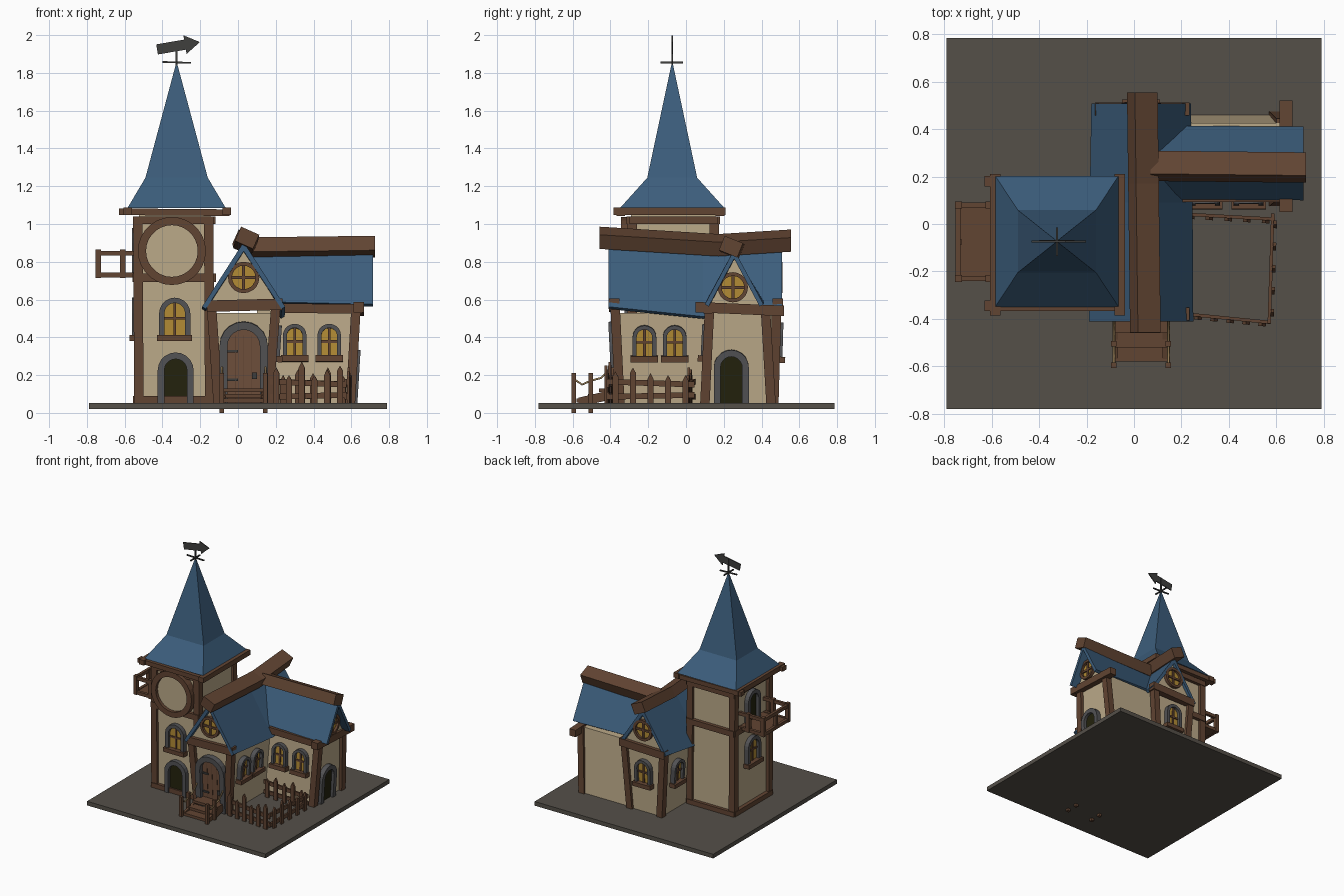
import bpy, bmesh, math
from mathutils import Vector, Matrix

if "Cube" in bpy.data.objects:
    bpy.data.objects.remove(bpy.data.objects["Cube"])

def mat(name, r, g, b):
    m = bpy.data.materials.new(name)
    m.diffuse_color = (r, g, b, 1)
    m.use_nodes = True
    m.node_tree.nodes["Principled BSDF"].inputs["Base Color"].default_value = m.diffuse_color
    return m

PLASTER = mat("plaster", 0.50, 0.40, 0.25)
ROOF = mat("roof_blue", 0.045, 0.11, 0.20)
WOOD = mat("dark_wood", 0.12, 0.058, 0.032)
STONE = mat("grey_stone", 0.085, 0.085, 0.09)
GROUND = mat("base_grey", 0.09, 0.08, 0.066)
GLASS = mat("yellow_glass", 0.45, 0.26, 0.035)
DARK = mat("dark_opening", 0.017, 0.016, 0.004)
DOOR = mat("door_wood", 0.16, 0.08, 0.045)
IRON = mat("iron", 0.05, 0.05, 0.048)
ROPE = mat("rope", 0.30, 0.20, 0.09)

def loft(name, rings, m, closed=False):
    """Skin a list of equal-length point rings; cap the ends unless closed."""
    bm = bmesh.new()
    vs = [[bm.verts.new(p) for p in r] for r in rings]
    n = len(rings[0])
    for k in range(len(vs) if closed else len(vs) - 1):
        a, b = vs[k], vs[(k + 1) % len(vs)]
        for i in range(n):
            bm.faces.new((a[i], a[(i + 1) % n], b[(i + 1) % n], b[i]))
    if not closed:
        bm.faces.new(vs[0])
        bm.faces.new(vs[-1])
    bmesh.ops.recalc_face_normals(bm, faces=bm.faces)
    me = bpy.data.meshes.new(name)
    bm.to_mesh(me)
    bm.free()
    me.materials.append(m)
    o = bpy.data.objects.new(name, me)
    bpy.context.collection.objects.link(o)
    return o

def beam(name, *pts, w=0.05, h=None, m=WOOD, roll=0):
    """Bar through points; its cross-section stays in the plane across the main axis."""
    h = h or w
    pts = [Vector(p) for p in pts]
    d = pts[-1] - pts[0]
    ax = max(range(3), key=lambda i: abs(d[i]))
    a, b = [i for i in range(3) if i != ax]
    rings = []
    for p in pts:
        ring = []
        for s, t in ((-1, -1), (1, -1), (1, 1), (-1, 1)):
            u, v = s * w / 2, t * h / 2
            q = p.copy()
            q[a] += u * math.cos(roll) - v * math.sin(roll)
            q[b] += u * math.sin(roll) + v * math.cos(roll)
            ring.append(q)
        rings.append(ring)
    return loft(name, rings, m)

def rect(x0, x1, y0, y1, z):
    return [(x0, y0, z), (x1, y0, z), (x1, y1, z), (x0, y1, z)]

# Wall-mounted details: local x = along wall, z = up, -y = outward
def frame(pos, deg=0, tilt=0):
    return Matrix.Translation(pos) @ Matrix.Rotation(math.radians(deg), 4, 'Z') @ Matrix.Rotation(tilt, 4, 'X')

def plate(name, pts, d0, d1, M, m):
    return loft(name, [[M @ Vector((u, -d, v)) for u, v in pts] for d in (d0, d1)], m)

def bar(name, u0, u1, v0, v1, d0, d1, M, m):
    return plate(name, [(u0, v0), (u1, v0), (u1, v1), (u0, v1)], d0, d1, M, m)

def band(name, outer, inner, d0, d1, M, m, closed=False):
    rings = [[M @ Vector((p[0], -d, p[1])) for p, d in ((o, d0), (o, d1), (i, d1), (i, d0))]
             for o, i in zip(outer, inner)]
    return loft(name, rings, m, closed)

def arch(w, h, n=10):
    r = w / 2
    return [(-r, 0)] + [(-r * math.cos(math.pi * i / n), h - r + r * math.sin(math.pi * i / n))
                        for i in range(n + 1)] + [(r, 0)]

def circle(r, n=20):
    return [(r * math.cos(2 * math.pi * i / n), r * math.sin(2 * math.pi * i / n)) for i in range(n)]

def arched(name, M, w, h, t, fill, depth=0.035):
    band(name + "_stone_arch", arch(w, h), arch(w - 2 * t, h - t), -0.03, depth, M, STONE)
    plate(name + "_panel", arch(w - 2 * t, h - t), -0.03, 0.012, M, fill)

def window(name, M, w, h):
    t = w * 0.17
    arched(name, M, w, h, t, GLASS)
    bar(name + "_mullion", -0.007, 0.007, 0, h - t, 0, 0.02, M, WOOD)
    bar(name + "_crossbar", -w / 2 + t, w / 2 - t, h * 0.46, h * 0.46 + 0.014, 0, 0.02, M, WOOD)
    bar(name + "_sill", -w / 2 - 0.01, w / 2 + 0.01, -0.015, 0.018, -0.02, 0.05, M, WOOD)

def round_window(name, M, r):
    band(name + "_ring", circle(r), circle(r * 0.75), -0.02, 0.03, M, WOOD, True)
    plate(name + "_glass", circle(r * 0.78), -0.02, 0.012, M, GLASS)
    bar(name + "_mullion", -0.008, 0.008, -r * 0.8, r * 0.8, 0, 0.022, M, WOOD)
    bar(name + "_crossbar", -r * 0.8, r * 0.8, -0.008, 0.008, 0, 0.022, M, WOOD)

# Ground plate
loft("base_plate", [rect(-0.79, 0.79, -0.78, 0.785, z) for z in (0.02, 0.053)], GROUND)

# Tower: walls, posts and beams
loft("tower_walls", [rect(-0.525, -0.145, -0.29, 0.155, z) for z in (0.05, 1.07)], PLASTER)
for x in (-0.525, -0.15):
    for y in (-0.285, 0.15):
        beam("tower_post", (x, y, 0.05), (x - 0.005, y, 1.04), w=0.05)
for z, s in ((0.715, 0.045), (1.02, 0.04), (0.07, 0.04)):
    for y in (-0.295, 0.16):
        beam("tower_band_x", (-0.55, y, z), (-0.13, y, z), w=s)
    for x in (-0.535, -0.14):
        beam("tower_band_y", (x, -0.3, z), (x, 0.17, z), w=s)
for y in (-0.345, 0.18):
    beam("tower_eave_beam_x", (-0.63, y, 1.065), (-0.045, y, 1.06), w=0.045, h=0.035)
for x in (-0.585, -0.06):
    beam("tower_eave_beam_y", (x, -0.385, 1.067), (x, 0.21, 1.067), w=0.045, h=0.04)

# Tower spire and weather vane
cx, cy = -0.325, -0.073
loft("tower_spire", [rect(cx - a, cx + a, cy - b, cy + b, z) for a, b, z in
     ((0.26, 0.276, 1.085), (0.165, 0.132, 1.245), (0.004, 0.004, 1.845))], ROOF)
beam("vane_pole", (cx, cy, 1.82), (cx, cy, 1.97), w=0.01, m=IRON)
beam("vane_cross_x", (-0.40, cy, 1.858), (-0.25, cy, 1.853), w=0.009, m=IRON)
beam("vane_cross_y", (cx, -0.135, 1.855), (cx, -0.015, 1.855), w=0.009, m=IRON)
plate("vane_arrow", [(-0.105, -0.027), (0.045, -0.027), (0.045, -0.05), (0.125, 0), (0.045, 0.05),
      (0.045, 0.027), (-0.105, 0.027)], -0.004, 0.004,
      Matrix.Translation((cx, cy, 1.942)) @ Matrix.Rotation(-0.17, 4, 'Y'), IRON)

# Tower clock ring, windows and doorway
M = frame((-0.35, -0.295, 0.857))
band("clock_ring", circle(0.18, 28), circle(0.137, 28), -0.01, 0.05, M, WOOD, True)
plate("clock_face", circle(0.14, 28), -0.01, 0.025, M, PLASTER)
window("tower_front_window", frame((-0.335, -0.29, 0.395)), 0.165, 0.215)
arched("tower_doorway", frame((-0.33, -0.29, 0.05)), 0.19, 0.27, 0.035, DARK)
window("tower_left_window", frame((-0.525, -0.07, 0.395), -90), 0.165, 0.215)
arched("balcony_doorway", frame((-0.525, -0.07, 0.73), -90), 0.16, 0.25, 0.03, DARK)

# Balcony
loft("balcony_floor", [rect(-0.74, -0.52, -0.225, 0.08, z) for z in (0.72, 0.738)], WOOD)
for y in (-0.23, 0.08):
    for z in (0.73, 0.845):
        beam("balcony_side_rail", (-0.755, y, z), (-0.53, y, z), w=0.022, h=0.026)
    for x in (-0.74, -0.61):
        beam("balcony_post", (x, y, 0.715), (x, y, 0.865), w=0.03)
for z in (0.73, 0.845):
    beam("balcony_front_rail", (-0.742, -0.245, z), (-0.742, 0.095, z), w=0.022, h=0.026)
beam("balcony_middle_post", (-0.74, -0.075, 0.72), (-0.74, -0.075, 0.85), w=0.025)

# Main house walls, posts and gable beams
loft("house_walls", [rect(-0.115, 0.17, -0.345, 0.47, 0.05), rect(-0.145, 0.20, -0.37, 0.48, 0.53)], PLASTER)
for yb, yt in ((-0.35, -0.375), (0.465, 0.48)):
    for xb, xt in ((-0.105, -0.14), (0.16, 0.20)):
        beam("house_post", (xb, yb, 0.05), (xt, yt, 0.56), w=0.05)
    s = 1 if yb > 0 else -1
    beam("gable_beam", (-0.165, yt + s * 0.005, 0.565), (0.235, yt + s * 0.005, 0.575), w=0.055, h=0.06)
    plate("house_gable", [(-0.165, 0.55), (0.225, 0.55), (0.03, 0.865)], -0.02, 0.02,
          frame((0, yt - s * 0.015, 0)), PLASTER)
round_window("front_gable_window", frame((0.03, -0.375, 0.717)), 0.083)
round_window("back_gable_window", frame((0.03, 0.48, 0.717), 180), 0.083)

# Wing walls, posts and beams
loft("wing_walls", [rect(0.1, 0.595, 0.10, 0.46, 0.05), rect(0.1, 0.625, 0.125, 0.425, 0.56)], PLASTER)
for yb, yt in ((0.10, 0.125), (0.45, 0.42)):
    beam("wing_post", (0.595, yb, 0.05), (0.625, yt, 0.56), w=0.05)
beam("wing_gable_beam", (0.64, 0.05, 0.56), (0.64, 0.52, 0.54), w=0.055, h=0.055)
beam("wing_eave_beam", (0.18, 0.115, 0.555), (0.66, 0.115, 0.55), w=0.045, h=0.05)
plate("wing_gable", [(0.105, 0.54), (0.405, 0.54), (0.25, 0.83)], -0.025, 0.01, frame((0.64, 0, 0), 90), PLASTER)
round_window("wing_gable_window", frame((0.645, 0.248, 0.665), 90), 0.08)

# Saddle roofs: chevron section swept along a sagging ridge
def chevron(c, hw, ze, zr, t=0.035):
    return [(c - hw, ze), (c, zr), (c + hw, ze), (c + hw - 0.02, ze - 0.012), (c, zr - t * 1.4), (c - hw + 0.02, ze - 0.012)]

loft("house_roof", [[(u, y, v) for u, v in chevron(0.03, hw, ze, zr)] for y, hw, ze, zr in
     ((-0.41, 0.22, 0.562, 0.905), (0.09, 0.217, 0.51, 0.865), (0.508, 0.21, 0.57, 0.89))], ROOF)
loft("wing_roof", [[(x, u, v) for u, v in chevron(0.26 - k, 0.155, ze, zr)] for x, k, ze, zr in
     ((0.07, 0, 0.59, 0.835), (0.715, 0.005, 0.575, 0.865))], ROOF)
beam("house_ridge_beam", (0.048, -0.458, 0.927), (0.04, 0.17, 0.888), (0.035, 0.555, 0.912),
     w=0.105, h=0.082, roll=-0.42)
beam("wing_ridge_beam", (0.07, 0.245, 0.872), (0.725, 0.238, 0.88), w=0.105, h=0.082, roll=-0.38)

# House and wing windows and doorway
for y in (-0.22, -0.06):
    window("house_right_window", frame((0.185, y, 0.285), 90, 0.07), 0.125, 0.18)
window("house_left_window", frame((-0.13, 0.32, 0.28), -90, 0.07), 0.13, 0.19)
window("house_back_window", frame((0.03, 0.475, 0.28), 180, 0.03), 0.14, 0.20)
for x in (0.30, 0.483):
    window("wing_front_window", frame((x, 0.112, 0.285), 0, -0.05), 0.125, 0.185)
arched("wing_doorway", frame((0.597, 0.24, 0.05), 90, 0.06), 0.185, 0.285, 0.035, DARK)

# Front door with ironwork
M = frame((0.03, -0.345, 0.05), 0, 0.05)
arched("front_door", M, 0.255, 0.435, 0.042, DOOR, 0.045)
for u in (-0.043, 0, 0.043):
    bar("door_plank_gap", u - 0.002, u + 0.002, 0, 0.36, 0.01, 0.014, M, WOOD)
for v in (0.12, 0.27):
    bar("door_hinge", -0.085, -0.03, v, v + 0.014, 0.01, 0.02, M, IRON)
bar("door_lock", 0.045, 0.07, 0.13, 0.165, 0.01, 0.022, M, IRON)

# Front steps with posts and ropes
for y0, y1, z in ((-0.58, -0.51, 0.075), (-0.52, -0.45, 0.10), (-0.46, -0.35, 0.13)):
    loft("step_board", [rect(-0.08, 0.14, y0, y1, h) for h in (z - 0.02, z)], WOOD)
for x in (-0.085, 0.145):
    beam("step_stringer", (x * 0.9, -0.57, 0.055), (x * 0.9, -0.36, 0.105), w=0.02, h=0.05)
    for y in (-0.595, -0.505):
        beam("step_post", (x, y, 0.0), (x, y, 0.21), w=0.024)
    cu = bpy.data.curves.new("step_rope", 'CURVE')
    cu.dimensions = '3D'
    cu.bevel_depth = 0.006
    cu.bevel_resolution = 1
    sp = cu.splines.new('POLY')
    path = ((-0.595, 0.18), (-0.55, 0.15), (-0.505, 0.17), (-0.45, 0.185), (-0.42, 0.215), (-0.37, 0.27))
    sp.points.add(len(path) - 1)
    for p, (y, z) in zip(sp.points, path):
        p.co = (x, y, z, 1)
    cu.materials.append(ROPE)
    bpy.context.collection.objects.link(bpy.data.objects.new("step_rope", cu))

# Picket fence on three sides of the yard
def fence(p0, p1, tops):
    a, b = Vector((*p0, 0)), Vector((*p1, 0))
    for z0, z1 in ((0.085, 0.095), (0.165, 0.15)):
        beam("fence_rail", a + Vector((0, 0, z0)), b + Vector((0, 0, z1)), w=0.014, h=0.03)
    deg = math.degrees(math.atan2(b.y - a.y, b.x - a.x))
    for i, t in enumerate(tops):
        M = frame(a.lerp(b, (i + 0.5) / len(tops)), deg)
        plate("fence_picket", [(-0.016, 0.05), (0.016, 0.05), (0.016, t - 0.03), (0, t), (-0.016, t - 0.03)],
              0.005, 0.019, M, WOOD)

fence((0.17, -0.375), (0.575, -0.415), (0.24, 0.20, 0.27, 0.20, 0.23, 0.25))
fence((0.57, -0.42), (0.585, 0.045), (0.22, 0.24, 0.21, 0.20, 0.20))
fence((0.2, 0.042), (0.595, 0.02), (0.20, 0.23, 0.21, 0.24, 0.20))
